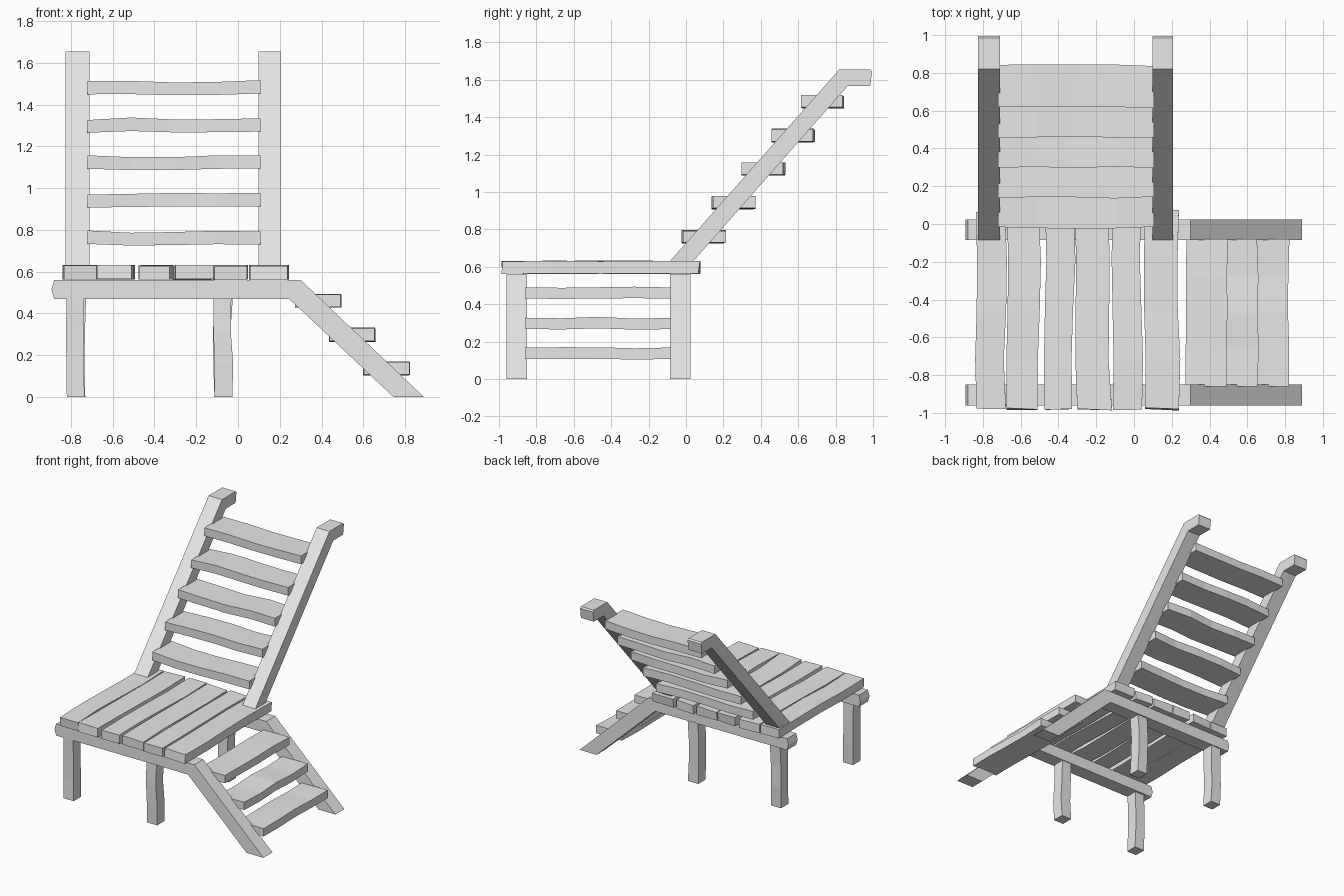
import bpy
import bmesh
import random
from mathutils import Vector

random.seed(7)

cube = bpy.data.objects.get("Cube")
if cube:
    bpy.data.objects.remove(cube, do_unlink=True)

wood = bpy.data.materials.new("plain_grey_wood")
wood.use_nodes = True
grey = (0.8, 0.8, 0.8, 1)
wood.diffuse_color = grey
wood.node_tree.nodes["Principled BSDF"].inputs["Base Color"].default_value = grey


def finish(name, bm):
    bmesh.ops.recalc_face_normals(bm, faces=bm.faces)
    mesh = bpy.data.meshes.new(name)
    bm.to_mesh(mesh)
    bm.free()
    mesh.materials.append(wood)
    obj = bpy.data.objects.new(name, mesh)
    bpy.context.collection.objects.link(obj)
    return obj


def board(name, low, high, axis, wobble, end_wobble=0.0, segments=4):
    """Hand-cut board: a box in segments along one axis with wavering edges."""
    low, high = Vector(low), Vector(high)
    u, v = [a for a in range(3) if a != axis]
    bm = bmesh.new()
    rings = []
    for i in range(segments + 1):
        drift = [random.uniform(-w, w) for w in wobble]
        ring = []
        for cu, cv in ((0, 0), (1, 0), (1, 1), (0, 1)):
            p = Vector((0, 0, 0))
            p[axis] = low[axis] + (high[axis] - low[axis]) * i / segments
            if i in (0, segments):
                p[axis] += random.uniform(-end_wobble, end_wobble)
            p[u] = (high if cu else low)[u] + drift[0] * (1 if cu else 0.6)
            p[v] = (high if cv else low)[v] + drift[1] * (1 if cv else 0.7)
            ring.append(bm.verts.new(p))
        rings.append(ring)
    for a, b in zip(rings, rings[1:]):
        for k in range(4):
            bm.faces.new((a[k], a[(k + 1) % 4], b[(k + 1) % 4], b[k]))
    bm.faces.new(rings[0])
    bm.faces.new(rings[-1])
    return finish(name, bm)


def bent_beam(name, profile, axis, start, end):
    """Beam with a bent side profile, extruded along x (0) or y (1)."""
    bm = bmesh.new()
    sides = []
    for d in (start, end):
        pts = [(d, a, b) if axis == 0 else (a, d, b) for a, b in profile]
        sides.append([bm.verts.new(p) for p in pts])
    n = len(profile)
    for k in range(n):
        bm.faces.new((sides[0][k], sides[0][(k + 1) % n],
                      sides[1][(k + 1) % n], sides[1][k]))
    for s in sides:
        bm.faces.new(s)
    return finish(name, bm)


# Side rails that bend down into the stair stringers, and the legs below them
rail = [(-0.88, 0.56), (0.30, 0.56), (0.89, 0), (0.745, 0),
        (0.245, 0.47), (-0.88, 0.47), (-0.893, 0.515)]
for side, y in (("front", -0.905), ("back", -0.03)):
    bent_beam(side + "_rail", rail, 1, y - 0.055, y + 0.055)
    for place, x in (("right", -0.775), ("middle", -0.072)):
        board(f"{side}_{place}_leg", (x - 0.043, y - 0.045, 0),
              (x + 0.043, y + 0.045, 0.475), 2, (0.008, 0.006), segments=3)

# Seat planks
plank_spans = [(-0.835, -0.68), (-0.67, -0.50), (-0.47, -0.32),
               (-0.305, -0.125), (-0.113, 0.04), (0.057, 0.237)]
for i, (x0, x1) in enumerate(plank_spans):
    board(f"seat_plank_{i + 1}", (x0, -0.98, 0.563), (x1, 0.07, 0.63),
          1, (0.011, 0.003), 0.008)

# Reclined back posts with a short level grip at the top
post = [(-0.09, 0.625), (0.82, 1.655), (0.985, 1.655), (0.995, 1.645),
        (0.985, 1.567), (0.865, 1.567), (0.035, 0.625)]
for side, x0, x1 in (("right", -0.825, -0.71), ("left", 0.097, 0.207)):
    bent_beam(side + "_back_post", post, 0, x0, x1)

# Back slats climbing along the posts
for i in range(5):
    y, z = -0.02 + 0.16 * i, 0.73 + 0.18 * i
    board(f"back_slat_{i + 1}", (-0.72, y, z), (0.107, y + 0.225, z + 0.063),
          0, (0.009, 0.007))

# Stair treads
for i in range(3):
    x, z = 0.275 + 0.163 * i, 0.43 - 0.163 * i
    board(f"stair_tread_{i + 1}", (x, -0.86, z), (x + 0.217, -0.08, z + 0.06),
          1, (0.005, 0.006))
